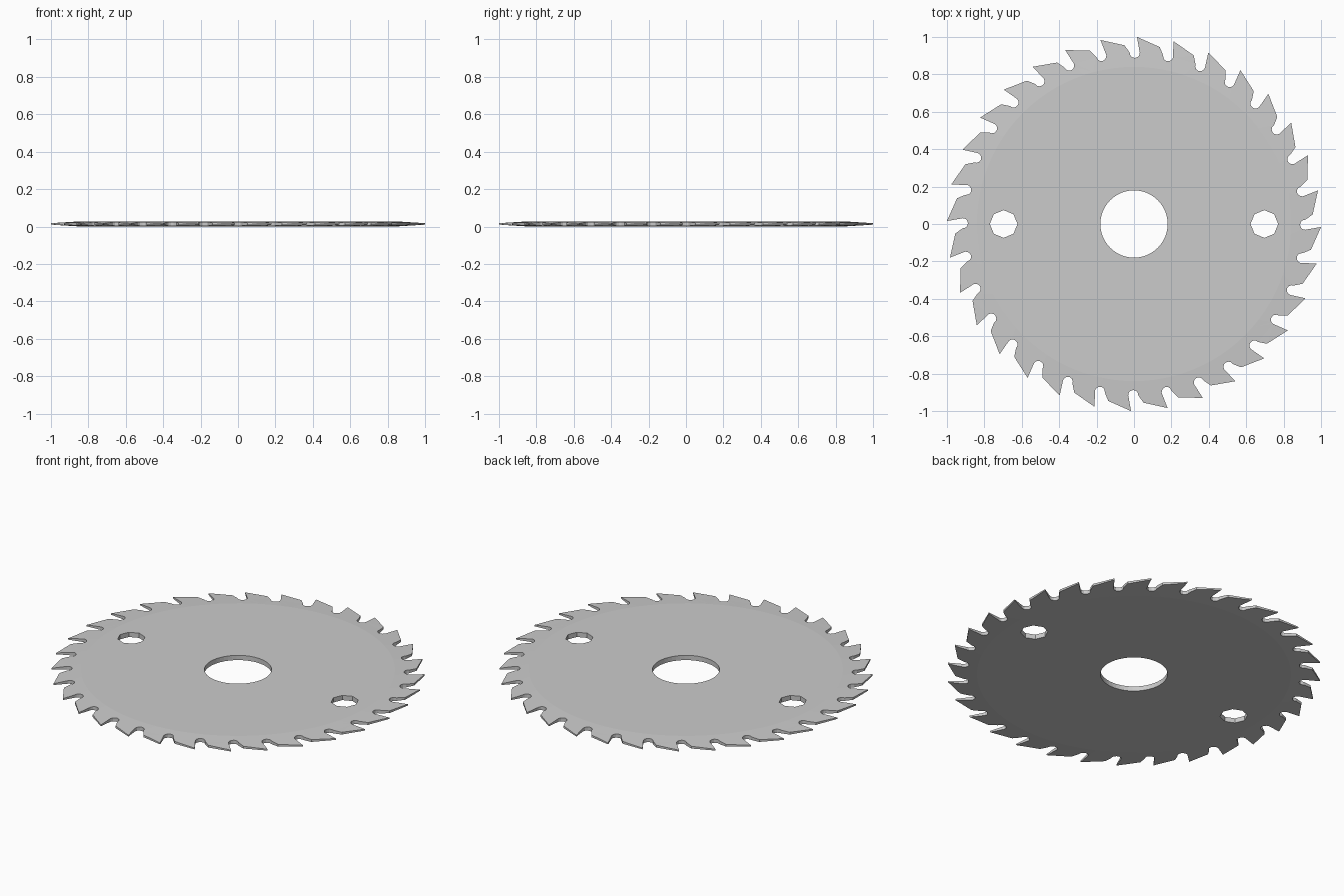
import bpy, bmesh
from math import sin, cos, tau, pi, radians
from mathutils import Vector, Matrix

if "Cube" in bpy.data.objects:
    bpy.data.objects.remove(bpy.data.objects["Cube"])

TEETH = 32
MID, HALF, TIP_HALF = 0.014, 0.014, 0.004   # mid-plane height, body and tip half thickness
TAPER_R = 0.84

bm = bmesh.new()


def loop(points):
    """Closed edge loop in the plane z = 0."""
    vs = [bm.verts.new((x, y, 0)) for x, y in points]
    return [bm.edges.new((v, vs[(i + 1) % len(vs)])) for i, v in enumerate(vs)]


def circle(r, n, cx=0.0):
    return loop([(cx + r * cos(tau * i / n), r * sin(tau * i / n)) for i in range(n)])


def fill(edges):
    bmesh.ops.triangle_fill(bm, edges=edges, use_beauty=True, normal=(0, 0, 1))


# One tooth: back corner of the previous tooth, round gullet, tip
gullet = [(0.004 + 0.027 * cos(a), 0.915 + 0.027 * sin(a))
          for a in (pi + pi * k / 6 for k in range(7))]
tooth = [(-0.05, 0.955)] + gullet + [(0.016, 1.0)]

# Toothed outline, repeated clockwise
outline_pts = []
for k in range(TEETH):
    rot = Matrix.Rotation(-tau * k / TEETH, 2)
    outline_pts += [tuple(rot @ Vector(p)) for p in tooth]

# Edge loops: rim, taper line, bore and two pin holes
rim = loop(outline_pts)
taper = circle(TAPER_R, 96)
bore = circle(0.18, 48)
pins = circle(0.074, 8, 0.697) + circle(0.074, 8, -0.697)

# Fill tapered rim and flat body
fill(rim + taper)
fill(taper + bore + pins)
for f in bm.faces:
    f.normal_update()
    if f.normal.z < 0:
        f.normal_flip()

# Lift to the upper side, then mirror to the lower side
walls = [(e.verts[0], e.verts[1]) for e in rim + bore + pins]
top_verts, top_faces = list(bm.verts), list(bm.faces)
lower = {}
for v in top_verts:
    t = max(0.0, (v.co.xy.length - TAPER_R) / (1 - TAPER_R))
    h = HALF + (TIP_HALF - HALF) * min(t, 1.0)
    lower[v] = bm.verts.new((v.co.x, v.co.y, MID - h))
    v.co.z = MID + h
for f in top_faces:
    bm.faces.new([lower[v] for v in reversed(f.verts)])

# Side walls around the rim and holes
for a, b in walls:
    bm.faces.new((a, b, lower[b], lower[a]))
bmesh.ops.recalc_face_normals(bm, faces=bm.faces)

# Merge the flat triangles of the body into clean faces
bmesh.ops.dissolve_limit(bm, angle_limit=radians(0.1), verts=[], edges=bm.edges)

mesh = bpy.data.meshes.new("saw_blade")
bm.to_mesh(mesh)
bm.free()
blade = bpy.data.objects.new("saw_blade", mesh)
bpy.context.collection.objects.link(blade)
